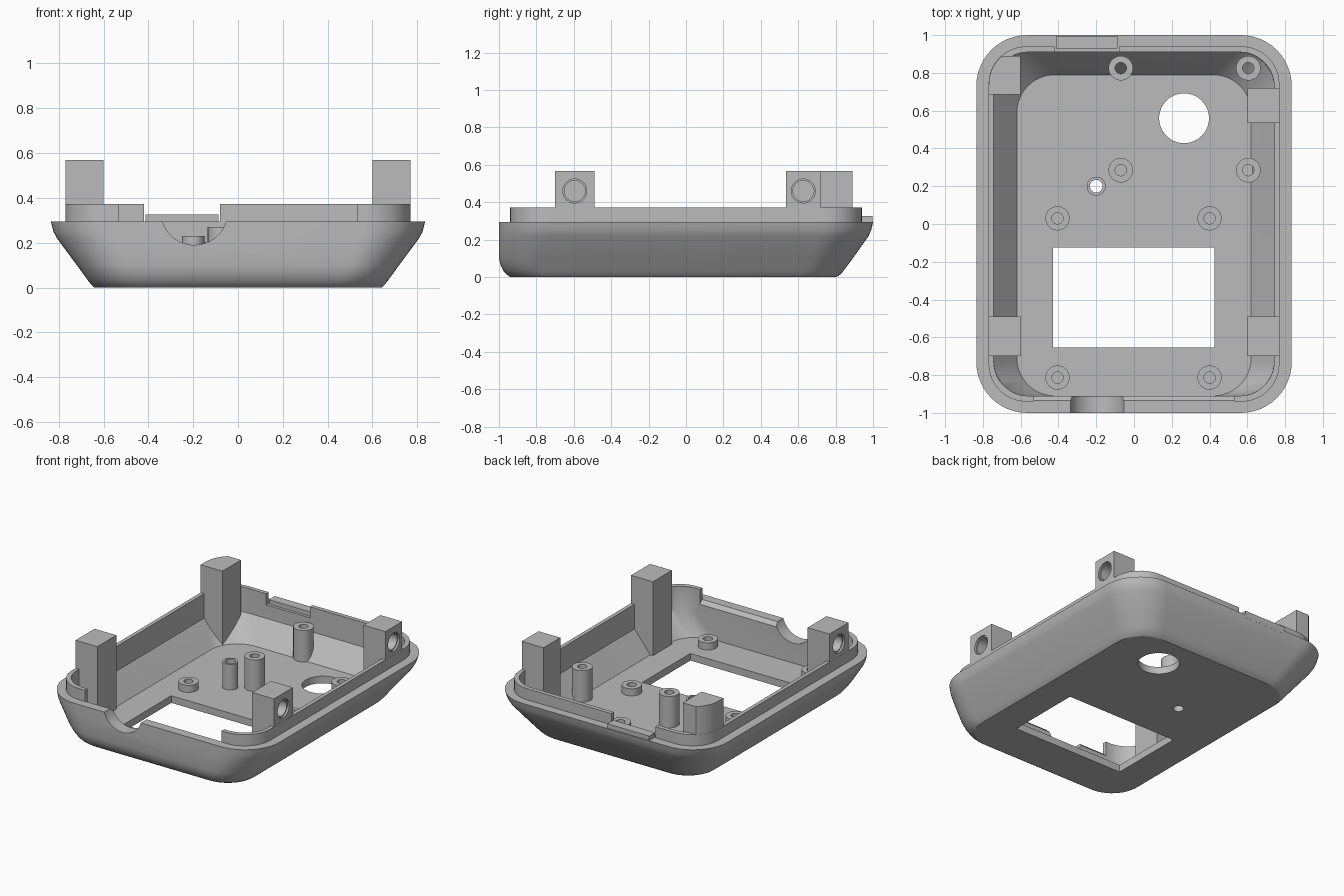
import bpy, bmesh, math
from mathutils import Matrix, Vector

cube = bpy.data.objects.get("Cube")
if cube:
    bpy.data.objects.remove(cube, do_unlink=True)

GREY = (0.5, 0.5, 0.5, 1)
plastic = bpy.data.materials.new("grey plastic")
plastic.use_nodes = True
plastic.diffuse_color = GREY
plastic.node_tree.nodes["Principled BSDF"].inputs["Base Color"].default_value = GREY

RIM, LIP, FLOOR, TOP = 0.294, 0.372, 0.05, 0.568


def make(name, bm):
    bmesh.ops.recalc_face_normals(bm, faces=bm.faces[:])
    mesh = bpy.data.meshes.new(name)
    bm.to_mesh(mesh)
    bm.free()
    mesh.materials.append(plastic)
    obj = bpy.data.objects.new(name, mesh)
    bpy.context.collection.objects.link(obj)
    return obj


def loft(name, levels, inset=0, steps=12):
    """Solid through rounded rectangles: (z, half width, front y, back y, radius)."""
    bm = bmesh.new()
    rings = []
    for z, w, y0, y1, r in levels:
        w, y0, y1 = w - inset, y0 + inset, y1 - inset
        corners = ((w - r, y1 - r), (r - w, y1 - r), (r - w, y0 + r), (w - r, y0 + r))
        ring = []
        for k, (cx, cy) in enumerate(corners):
            for i in range(steps + 1):
                a = (k + i / steps) * math.pi / 2
                ring.append(bm.verts.new((cx + r * math.cos(a), cy + r * math.sin(a), z)))
        rings.append(ring)
    for low, high in zip(rings, rings[1:]):
        n = len(low)
        for i in range(n):
            j = (i + 1) % n
            bm.faces.new((low[i], low[j], high[j], high[i]))
    bm.faces.new(rings[0])
    bm.faces.new(rings[-1])
    return make(name, bm)


def box(name, x0, x1, y0, y1, z0, z1):
    bm = bmesh.new()
    centre = Vector((x0 + x1, y0 + y1, z0 + z1)) / 2
    size = Matrix.Diagonal((x1 - x0, y1 - y0, z1 - z0, 1))
    bmesh.ops.create_cube(bm, size=1, matrix=Matrix.Translation(centre) @ size)
    return make(name, bm)


def rod(name, centre, radius, length, axis="Z", sides=32):
    bm = bmesh.new()
    turn = Matrix.Identity(4)
    if axis != "Z":
        turn = Matrix.Rotation(math.pi / 2, 4, "Y" if axis == "X" else "X")
    bmesh.ops.create_cone(bm, cap_ends=True, segments=sides, radius1=radius, radius2=radius,
                          depth=length, matrix=Matrix.Translation(centre) @ turn)
    return make(name, bm)


def combine(obj, tool, operation="DIFFERENCE", keep=False):
    mod = obj.modifiers.new("combine", "BOOLEAN")
    mod.operation, mod.object, mod.solver = operation, tool, "EXACT"
    graph = bpy.context.evaluated_depsgraph_get()
    mesh = bpy.data.meshes.new_from_object(obj.evaluated_get(graph))
    obj.modifiers.clear()
    obj.data = mesh
    if not keep:
        bpy.data.objects.remove(tool, do_unlink=True)


# Outer body with a raised lip inside the rim
body = [
    (0, 0.64, -0.94, 0.805, 0.2),
    (0.012, 0.654, -0.957, 0.822, 0.205),
    (0.03, 0.668, -0.974, 0.84, 0.21),
    (0.06, 0.69, -0.99, 0.862, 0.22),
    (0.1, 0.719, -1, 0.892, 0.23),
    (0.22, 0.808, -1, 0.977, 0.265),
    (0.25, 0.824, -1, 0.99, 0.268),
    (RIM, 0.835, -1, 1, 0.27),
]
lip = (0.77, -0.94, 0.94, 0.2)
shell = loft("shell", body + [(RIM, *lip), (LIP, *lip)])
combine(shell, loft("cavity", [
    (FLOOR, 0.62, -0.91, 0.79, 0.2),
    (0.2, 0.743, -0.91, 0.91, 0.19),
    (0.5, 0.743, -0.91, 0.91, 0.18),
]))

# Openings in the lip, front wall and floor
combine(shell, box("front_gap", -0.53, 0.53, -0.97, -0.85, RIM, 0.5))
combine(shell, box("back_gap", -0.42, -0.08, 0.85, 0.97, RIM, 0.5))
chamfer = box("chamfer", -0.53, 0.53, -0.1, 0.1, 0, 0.2)
chamfer.data.transform(Matrix.Translation((0, -0.935, RIM)) @ Matrix.Rotation(-math.pi / 4, 4, "X"))
combine(shell, chamfer)
combine(shell, rod("cable_notch", (-0.195, -0.97, 0.338), 0.148, 0.2, "Y", 48))
combine(shell, box("window", -0.43, 0.425, -0.655, -0.125, -0.1, 0.15))
combine(shell, rod("round_opening", (0.265, 0.56, 0), 0.132, 0.3, sides=64))
combine(shell, rod("button_opening", (-0.2, 0.2, 0), 0.034, 0.3))

# Envelope that trims the posts so they end within the wall
envelope = loft("envelope", [(z, *rest) for z, *rest in body[1:6]]
                + [(0.24, *lip), (0.7, *lip)], inset=0.001)
envelope.hide_render = True
parts = [shell]

# Screw bosses on the floor: tall, short, and one hollow guide
bosses = [("tall_boss", x, y, 0.27, 0.065, 0.03) for x in (-0.07, 0.605) for y in (0.285, 0.825)]
bosses += [("short_boss", x, y, 0.1, 0.064, 0.03) for x in (-0.405, 0.4) for y in (0.03, -0.813)]
bosses.append(("button_guide", -0.2, 0.2, 0.23, 0.05, 0.034))
for name, x, y, top, radius, bore in bosses:
    boss = rod(name, (x, y, (0.02 + top) / 2), radius, top - 0.02)
    combine(boss, envelope, "INTERSECT", keep=True)
    bottom = -0.05 if name == "button_guide" else FLOOR + 0.01
    combine(boss, rod("bore", (x, y, (bottom + 0.4) / 2), bore, 0.4 - bottom))
    parts.append(boss)

# Upright fixing posts along the sides, three with a blind side hole
posts = [("front_left_post", 1, -0.7, -0.49, True), ("front_right_post", -1, -0.7, -0.49, True),
         ("back_left_post", 1, 0.535, 0.72, True), ("back_right_post", -1, 0.685, 0.89, False)]
for name, side, y0, y1, drilled in posts:
    x0, x1 = sorted((side * 0.6, side * 0.8))
    post = box(name, x0, x1, y0, y1, 0.025, TOP)
    combine(post, envelope, "INTERSECT", keep=True)
    if drilled:
        hole = (side * 0.77, (y0 + y1) / 2, 0.46)
        combine(post, rod("hole", hole, 0.056, 0.24, "X"))
        combine(post, rod("counterbore", hole, 0.064, 0.03, "X"))
    parts.append(post)
bpy.data.objects.remove(envelope, do_unlink=True)

# Latch tab on the back rim
parts.append(box("latch_tab", -0.412, -0.088, 0.93, 0.996, RIM - 0.02, 0.325))

# Smooth curved areas, keep edges crisp
bpy.ops.object.select_all(action="DESELECT")
for part in parts:
    part.select_set(True)
bpy.context.view_layer.objects.active = shell
bpy.ops.object.shade_smooth_by_angle(angle=math.radians(30))
